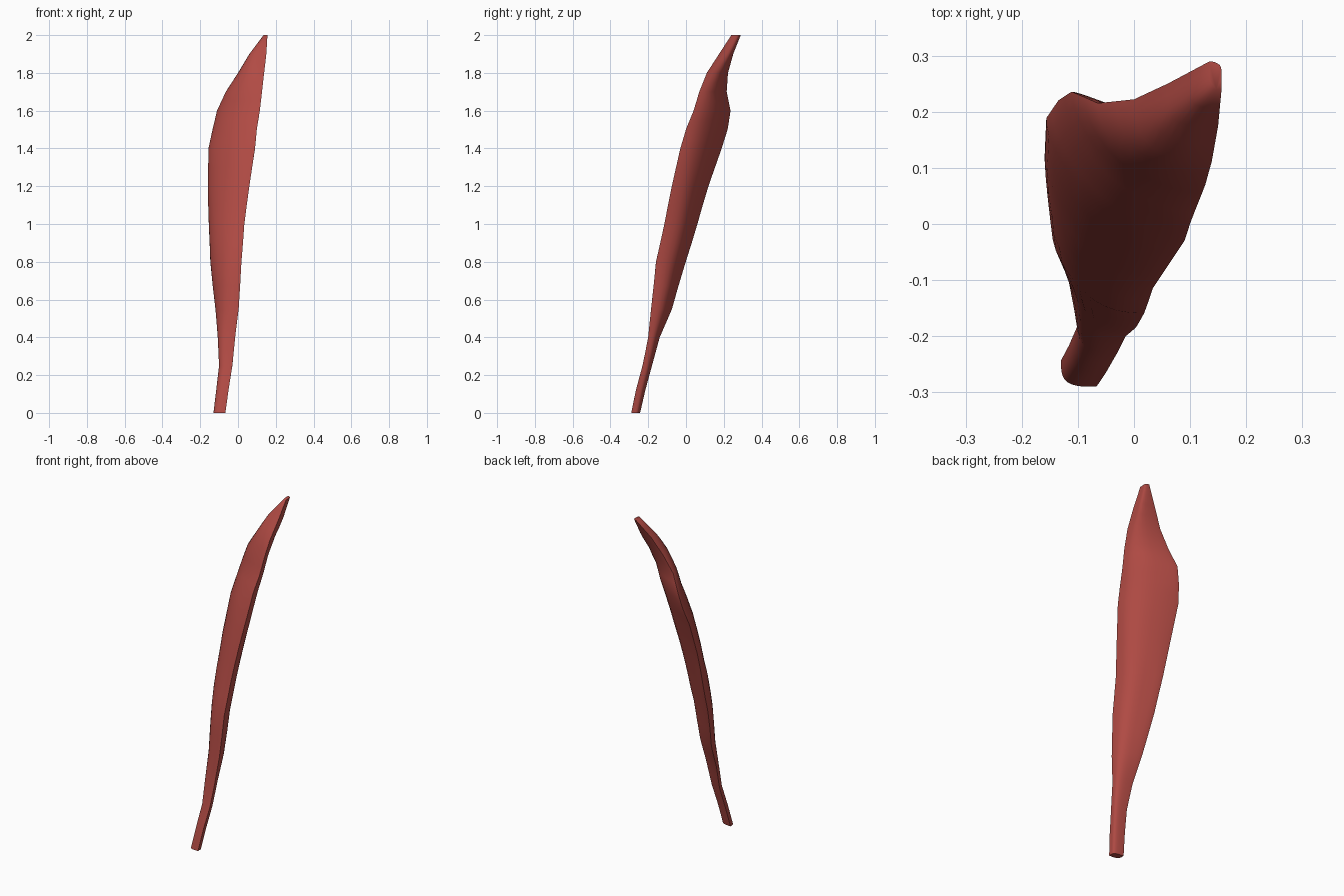
import bpy
import bmesh
from math import cos, sin, pi
from mathutils import Vector, noise

default_cube = bpy.data.objects.get("Cube")
if default_cube:
    bpy.data.objects.remove(default_cube, do_unlink=True)

SIDES = 24

# Cross-sections: height, x from, x to, y from, y to, fullness (small = thin)
SECTIONS = [
    (0, -.13, -.067, -.29, -.243, 1.4),
    (.12, -.115, -.05, -.265, -.215, 1.3),
    (.25, -.1, -.03, -.23, -.18, 1.2),
    (.4, -.108, -.015, -.2, -.14, 1.1),
    (.55, -.12, .003, -.185, -.075, .95),
    (.8, -.145, .017, -.16, 0, .85),
    (1, -.155, .033, -.115, .06, .8),
    (1.2, -.158, .06, -.075, .12, .75),
    (1.4, -.155, .09, -.03, .19, .7),
    (1.5, -.135, .1, 0, .22, .68),
    (1.6, -.112, .115, .04, .235, .68),
    (1.7, -.065, .127, .07, .215, .8),
    (1.8, .0, .138, .11, .222, 1.1),
    (1.9, .06, .15, .175, .25, 1.6),
    (2, .135, .156, .24, .29, 1.6),
]


def section_point(section, angle):
    """Point on a slanted lens whose two narrow ends reach opposite corners."""
    z, x0, x1, y0, y1, fullness = section
    spread = fullness / 2 * abs(sin(angle)) ** .5
    # The rear face is fuller toward the left edge and hollow near the lobe
    if sin(angle) < 0:
        spread *= 1 + .4 * cos(angle)
    x = (x0 + x1) / 2 + (x1 - x0) / 2 * cos(angle + spread)
    y = (y0 + y1) / 2 - (y1 - y0) / 2 * cos(angle - spread)
    return Vector((x, y, z))


def ripple(point):
    """Faint lengthwise fibre grooves, fading out at both ends."""
    sample = Vector((point.x * 14, point.y * 14, point.z * 2))
    amount = .004 * sin(pi * point.z / 2) * noise.noise(sample)
    return Vector((amount, amount, 0))


def blend(a, b, t):
    return tuple(p + (q - p) * t for p, q in zip(a, b))


# Loft the sections into one closed skin, with a midway ring in every gap
rings = []
for lower, upper in zip(SECTIONS, SECTIONS[1:]):
    rings += [lower, blend(lower, upper, .5)]
rings.append(SECTIONS[-1])

bm = bmesh.new()
loops = []
for section in rings:
    loop = []
    for i in range(SIDES):
        point = section_point(section, 2 * pi * i / SIDES)
        loop.append(bm.verts.new(point + ripple(point)))
    loops.append(loop)
for lower, upper in zip(loops, loops[1:]):
    for i in range(SIDES):
        j = (i + 1) % SIDES
        bm.faces.new((lower[i], lower[j], upper[j], upper[i]))
bm.faces.new(loops[0])
bm.faces.new(loops[-1])
bmesh.ops.recalc_face_normals(bm, faces=bm.faces)

mesh = bpy.data.meshes.new("muscle_belly")
bm.to_mesh(mesh)
bm.free()
muscle = bpy.data.objects.new("muscle_belly", mesh)
bpy.context.collection.objects.link(muscle)

# Single muscle red
red = bpy.data.materials.new("muscle_red")
red.use_nodes = True
colour = (.44, .07, .058, 1)
red.diffuse_color = colour
red.node_tree.nodes["Principled BSDF"].inputs["Base Color"].default_value = colour
mesh.materials.append(red)

# Smooth sides with crisp end caps
bpy.ops.object.select_all(action="DESELECT")
muscle.select_set(True)
bpy.context.view_layer.objects.active = muscle
bpy.ops.object.shade_smooth_by_angle(angle=pi / 3)
